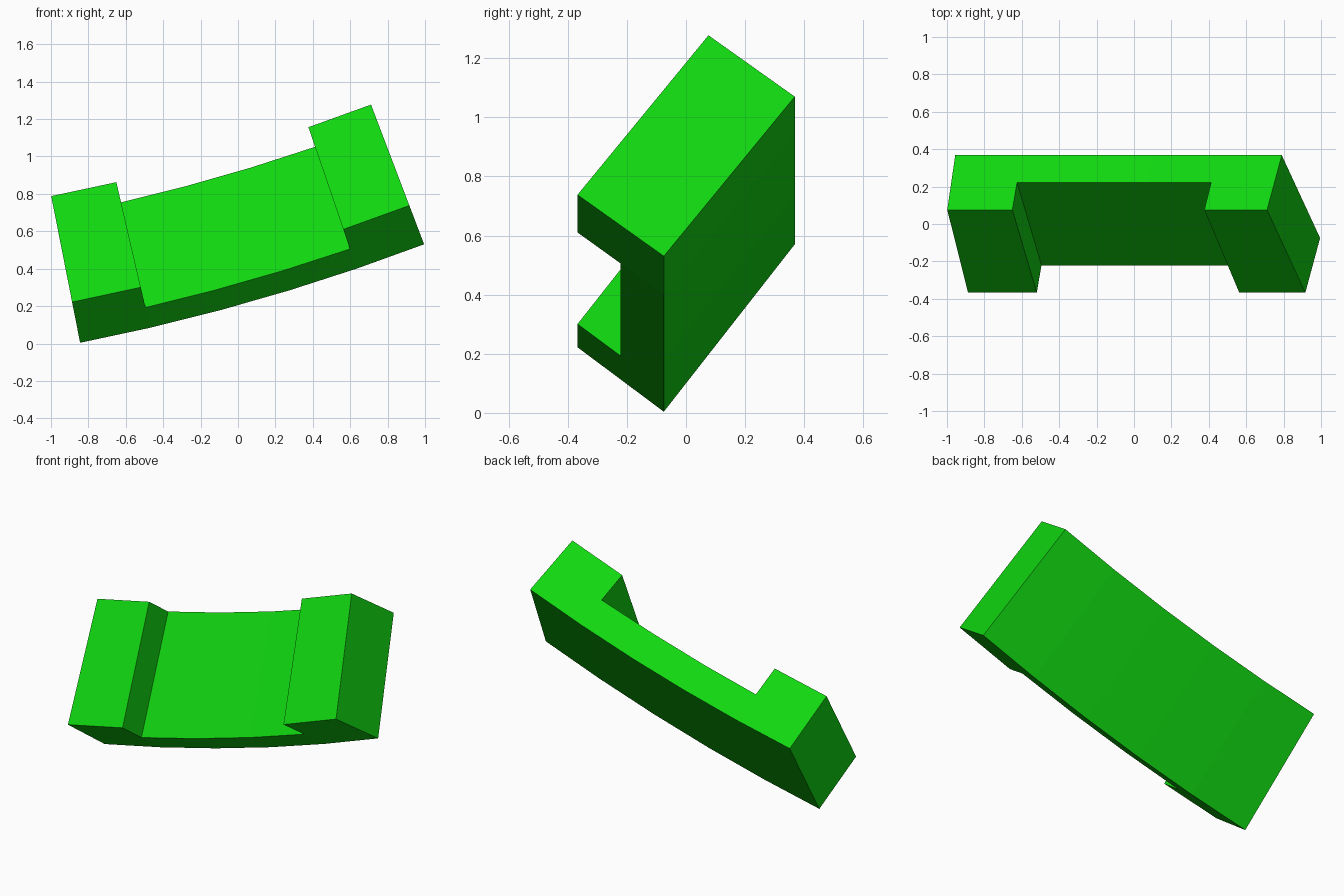
import bpy, bmesh, math
from mathutils import Vector

cube = bpy.data.objects.get("Cube")
if cube:
    bpy.data.objects.remove(cube, do_unlink=True)

# Single green material
green = bpy.data.materials.new("bright green")
green.use_nodes = True
colour = (0.0055, 0.68, 0.0055, 1)
green.diffuse_color = colour
green.node_tree.nodes["Principled BSDF"].inputs["Base Color"].default_value = colour

# Gentle bend about an axis parallel to y
CENTRE_X, CENTRE_Z, RADIUS = -3.039, 11.15, 11.36
START, END, SEGMENTS = math.radians(11.14), math.radians(20.8), 5

# Tilted rectangular section as (y, rise): corner, depth edge and height edge
CORNER = Vector((-0.075, 0.0))
DEPTH = Vector((-0.292, 0.222))
HEIGHT = Vector((0.443, 0.577))


def bend(step, depth, height):
    """Map a cell corner to its place on the bent, tilted block."""
    y, rise = CORNER + DEPTH * depth / 2 + HEIGHT * height
    angle = START + (END - START) * step / SEGMENTS
    r = RADIUS - rise
    return (CENTRE_X + r * math.sin(angle), y, CENTRE_Z - r * math.cos(angle))


def cell_faces(s, d):
    """Six quads of one cell, as corner coordinates."""
    a, b, c, e = (s, d), (s + 1, d), (s + 1, d + 1), (s, d + 1)
    ring = [a, b, c, e]
    faces = [[p + (h,) for p in ring] for h in (0, 1)]
    for p, q in zip(ring, ring[1:] + ring[:1]):
        faces.append([p + (0,), q + (0,), q + (1,), p + (1,)])
    return faces


# Back slab runs the full length; the front layer exists only at both ends
cells = [(s, 0) for s in range(SEGMENTS)] + [(0, 1), (SEGMENTS - 1, 1)]

# Keep only the outer faces: those that belong to a single cell
outer = {}
for cell in cells:
    for face in cell_faces(*cell):
        key = frozenset(face)
        if key in outer:
            del outer[key]
        else:
            outer[key] = face

bm = bmesh.new()
verts = {}
for face in outer.values():
    for p in face:
        if p not in verts:
            verts[p] = bm.verts.new(bend(*p))
    bm.faces.new([verts[p] for p in face])
bmesh.ops.recalc_face_normals(bm, faces=bm.faces)

mesh = bpy.data.meshes.new("curved_bracket")
bm.to_mesh(mesh)
bm.free()
mesh.materials.append(green)
bracket = bpy.data.objects.new("curved_bracket", mesh)
bpy.context.collection.objects.link(bracket)
